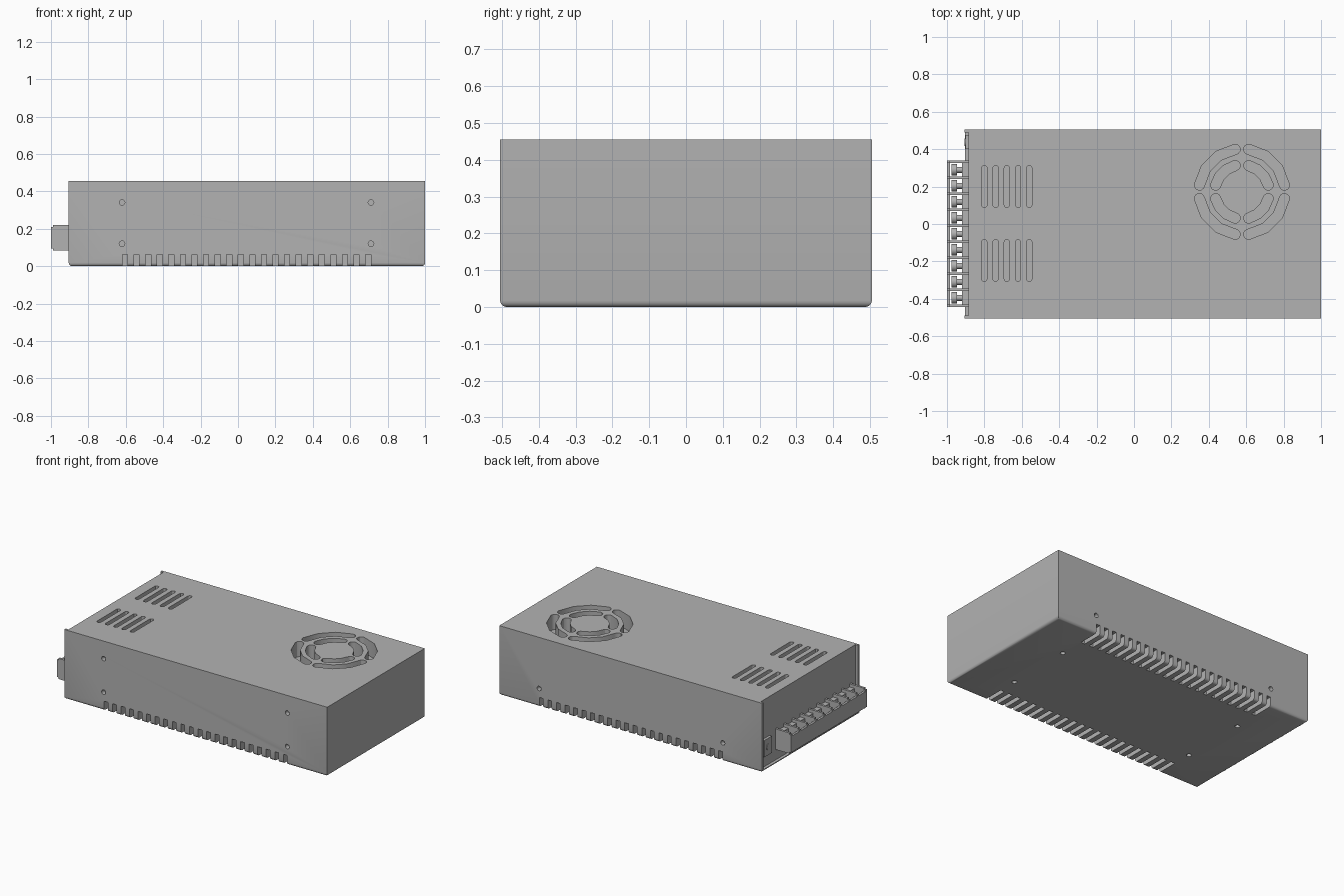
import bpy, bmesh, math
from mathutils import Matrix, Vector

cube = bpy.data.objects.get("Cube")
if cube:
    bpy.data.objects.remove(cube, do_unlink=True)

metal = bpy.data.materials.new("grey_metal")
metal.use_nodes = True
GREY = (0.45, 0.45, 0.45, 1)
metal.diffuse_color = GREY
metal.node_tree.nodes["Principled BSDF"].inputs["Base Color"].default_value = GREY


def box(bm, x, y, z):
    """Axis-aligned box from (low, high) pairs."""
    size = Vector((x[1] - x[0], y[1] - y[0], z[1] - z[0]))
    mid = Vector((sum(x), sum(y), sum(z))) / 2
    bmesh.ops.create_cube(bm, size=1, matrix=Matrix.Translation(mid) @ Matrix.Diagonal(size).to_4x4())


def rod(bm, centre, radius, length, axis, sides=16):
    turn = Vector((0, 0, 1)).rotation_difference(Vector(axis)).to_matrix().to_4x4()
    bmesh.ops.create_cone(bm, cap_ends=True, segments=sides, radius1=radius, radius2=radius,
                          depth=length, matrix=Matrix.Translation(centre) @ turn)


def prism(bm, outline, low, high):
    """Extrude a counter-clockwise outline upwards."""
    face = bm.faces.new([bm.verts.new((x, y, low)) for x, y in outline])
    top = bmesh.ops.extrude_face_region(bm, geom=[face])["geom"]
    bmesh.ops.translate(bm, vec=(0, 0, high - low), verts=[v for v in top if isinstance(v, bmesh.types.BMVert)])


def polar(centre, radius, angle):
    return (centre[0] + radius * math.cos(angle), centre[1] + radius * math.sin(angle))


def pill(x, y0, y1, r, n=6):
    steps = [math.pi * i / n for i in range(n + 1)]
    return [polar((x, y1 - r), r, a) for a in steps] + [polar((x, y0 + r), r, a + math.pi) for a in steps]


def arc_slot(centre, radius, half, start, end, parts=3, n=6):
    """Faceted arc-shaped slot with round ends."""
    angles = [start + (end - start) * i / parts for i in range(parts + 1)]
    caps = [math.pi * i / n for i in range(1, n)]
    pts = [polar(centre, radius + half, a) for a in angles]
    pts += [polar(polar(centre, radius, end), half, end + c) for c in caps]
    pts += [polar(centre, radius - half, a) for a in reversed(angles)]
    pts += [polar(polar(centre, radius, start), half, start + math.pi + c) for c in caps]
    return pts


def finish(bm, name, smooth=True):
    bmesh.ops.recalc_face_normals(bm, faces=bm.faces[:])
    mesh = bpy.data.meshes.new(name)
    bm.to_mesh(mesh)
    bm.free()
    mesh.materials.append(metal)
    obj = bpy.data.objects.new(name, mesh)
    bpy.context.collection.objects.link(obj)
    if smooth:
        shade(obj)
    return obj


def shade(obj):
    bpy.ops.object.select_all(action="DESELECT")
    obj.select_set(True)
    bpy.context.view_layer.objects.active = obj
    bpy.ops.object.shade_smooth_by_angle(angle=math.radians(30))


END, PANEL, SIDE, TOP = -0.905, -0.885, 0.505, 0.455

# Casing with rounded bottom edges
bm = bmesh.new()
box(bm, (END, 1), (-SIDE, SIDE), (0, TOP))
bottom = [e for e in bm.edges if all(v.co.z < 0.01 for v in e.verts)]
bmesh.ops.bevel(bm, geom=bottom, offset=0.018, segments=4, profile=0.5, affect="EDGES")
casing = finish(bm, "casing", smooth=False)

# Cutters for the recessed end, vents, fan grille and screw holes
bm = bmesh.new()
box(bm, (END - 0.1, PANEL), (-0.49, 0.49), (0.015, TOP + 0.1))
for i in range(5):
    for y0, y1 in ((0.088, 0.313), (-0.307, -0.083)):
        prism(bm, pill(-0.8 + 0.06 * i, y0, y1, 0.014), TOP - 0.06, TOP + 0.05)
for radius in (0.23, 0.145):
    gap = math.asin(0.036 / radius)
    for q in range(4):
        start = q * math.pi / 2
        prism(bm, arc_slot((0.577, 0.172), radius, 0.027, start + gap, start + math.pi / 2 - gap),
              TOP - 0.1, TOP + 0.05)
for i in range(22):
    x = -0.604 + 0.0619 * i
    for s in (-1, 1):
        box(bm, (x - 0.014, x + 0.014), sorted((s * 0.365, s * 0.6)), (-0.05, 0.062))
for x in (-0.62, 0.711):
    for y, z in ((-SIDE, 0.34), (-SIDE, 0.12), (SIDE, 0.12)):
        rod(bm, (x, y, z), 0.015, 0.06, (0, 1, 0))
    for y in (-0.24, 0.2):
        rod(bm, (x, y, 0), 0.015, 0.06, (0, 0, 1))
cutter = finish(bm, "casing_cutter", smooth=False)
cutter.hide_render = True
cut = casing.modifiers.new("openings", "BOOLEAN")
cut.object, cut.operation, cut.solver = cutter, "DIFFERENCE", "EXACT"
bpy.context.view_layer.objects.active = casing
bpy.ops.object.modifier_apply(modifier=cut.name)
bpy.data.objects.remove(cutter, do_unlink=True)
shade(casing)

# Terminal block: back slab, outer rail and dividers around open cells
LOW, HIGH, CELLS = 0.085, 0.22, 9
Y0, Y1 = -0.445, 0.34
pitch = (Y1 - Y0 - 0.015) / CELLS
bm = bmesh.new()
box(bm, (-0.92, PANEL), (Y0, Y1), (LOW, HIGH - 0.02))
box(bm, (-1, -0.985), (Y0, Y1), (LOW + 0.01, HIGH - 0.02))
for i in range(CELLS + 1):
    y = Y0 + pitch * i
    box(bm, (-0.99, PANEL), (y, y + 0.015), (LOW, HIGH))
    box(bm, (-1, -0.985), (y, y + 0.015), (LOW + 0.01, HIGH - 0.01))
finish(bm, "terminal_block")

# Terminal screws
bm = bmesh.new()
for i in range(CELLS):
    y = Y0 + 0.0075 + pitch * (i + 0.5)
    rod(bm, (-0.962, y, 0.155), 0.031, 0.03, (1, 0, 0))
    rod(bm, (-0.932, y, 0.155), 0.016, 0.036, (1, 0, 0))
finish(bm, "terminal_screws")

# Adjuster housing beside the terminals
bm = bmesh.new()
box(bm, (-0.902, PANEL), (0.4, 0.475), (0.09, 0.2))
rod(bm, (-0.902, 0.437, 0.145), 0.02, 0.006, (1, 0, 0))
finish(bm, "adjuster")
